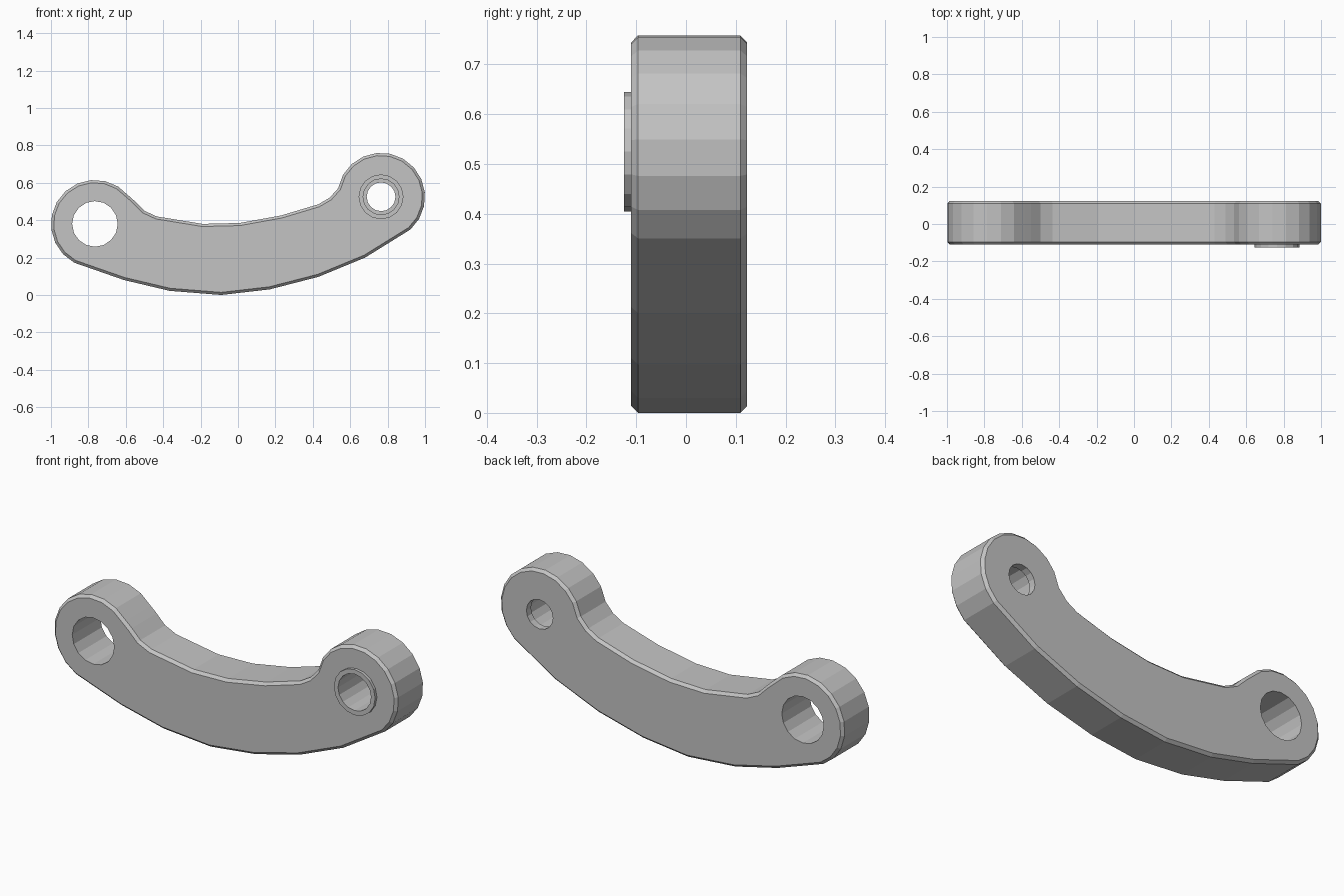
import bpy, bmesh, math
from mathutils import Matrix, Vector

cube = bpy.data.objects.get("Cube")
if cube:
    bpy.data.objects.remove(cube, do_unlink=True)

GREY = (0.55, 0.55, 0.55, 1)
mat = bpy.data.materials.new("plain grey")
mat.use_nodes = True
mat.diffuse_color = GREY
mat.node_tree.nodes["Principled BSDF"].inputs["Base Color"].default_value = GREY

FRONT, BACK, LIP = -0.11, 0.123, 0.085
LEFT_EYE = (0.765, 0.525)
RIGHT_EYE = (-0.765, 0.38)


def make_object(name, bm):
    bmesh.ops.recalc_face_normals(bm, faces=bm.faces)
    mesh = bpy.data.meshes.new(name)
    bm.to_mesh(mesh)
    bm.free()
    mesh.materials.append(mat)
    obj = bpy.data.objects.new(name, mesh)
    bpy.context.collection.objects.link(obj)
    return obj


def cylinder(name, centre, radius, y0, y1, sides=16):
    bm = bmesh.new()
    place = Matrix.Translation((centre[0], (y0 + y1) / 2, centre[1]))
    bmesh.ops.create_cone(bm, cap_ends=True, segments=sides, radius1=radius,
                          radius2=radius, depth=y1 - y0,
                          matrix=place @ Matrix.Rotation(math.pi / 2, 4, 'X'))
    return make_object(name, bm)


def combine(obj, other, operation):
    other.hide_render = True
    mod = obj.modifiers.new(operation.lower(), 'BOOLEAN')
    mod.operation, mod.object, mod.solver = operation, other, 'EXACT'
    bpy.context.view_layer.objects.active = obj
    bpy.ops.object.modifier_apply(modifier=mod.name)
    bpy.data.objects.remove(other, do_unlink=True)


def arc(centre, start, end, steps, radius=0.235):
    angles = [math.radians(start + (end - start) * i / steps) for i in range(steps + 1)]
    return [(centre[0] + radius * math.cos(a), centre[1] + radius * math.sin(a)) for a in angles]


# Curved arm outline: lower edge, one eye, upper edge, other eye
lower = [(-0.61, 0.08), (-0.365, 0.022), (-0.09, 0.0), (0.17, 0.03), (0.43, 0.097), (0.68, 0.2)]
upper = [(0.535, 0.57), (0.49, 0.52), (0.43, 0.485), (0.23, 0.425), (0.01, 0.385),
         (-0.19, 0.38), (-0.435, 0.42), (-0.5, 0.45), (-0.55, 0.5)]
outline = lower + arc(LEFT_EYE, -48, 150, 11) + upper + arc(RIGHT_EYE, 40, 242, 11)

# Extruded arm with chamfered front and back rims
bm = bmesh.new()
face = bm.faces.new([bm.verts.new((x, FRONT, z)) for x, z in outline])
extruded = bmesh.ops.extrude_face_region(bm, geom=[face], use_keep_orig=True)
moved = [g for g in extruded["geom"] if isinstance(g, bmesh.types.BMVert)]
bmesh.ops.translate(bm, verts=moved, vec=Vector((0, BACK - FRONT, 0)))
rims = [e for e in bm.edges if abs(e.verts[0].co.y - e.verts[1].co.y) < 0.001]
bmesh.ops.bevel(bm, geom=rims, offset=0.014, offset_type='OFFSET', segments=1,
                profile=0.5, affect='EDGES')
arm = make_object("curved_link_arm", bm)

# Raised collar on the front of the smaller eye
combine(arm, cylinder("collar", LEFT_EYE, 0.12, FRONT - 0.015, FRONT + 0.05), 'UNION')

# Plain through hole, then a bore that narrows to a lip at the back
combine(arm, cylinder("through_hole", RIGHT_EYE, 0.122, -0.3, 0.3), 'DIFFERENCE')
combine(arm, cylinder("wide_bore", LEFT_EYE, 0.096, -0.3, LIP), 'DIFFERENCE')
combine(arm, cylinder("narrow_bore", LEFT_EYE, 0.077, -0.3, 0.3), 'DIFFERENCE')
